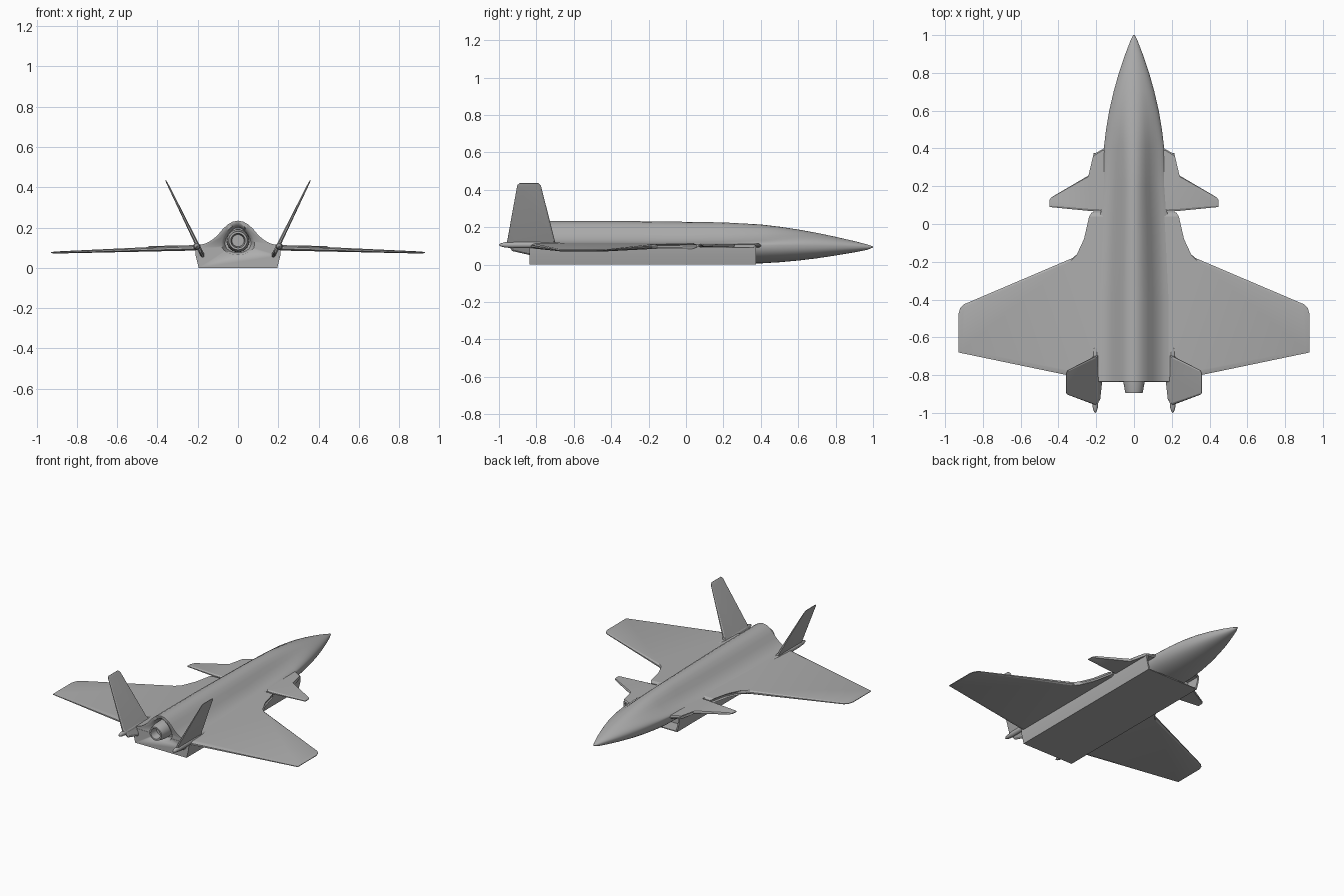
import bpy, bmesh, math
from mathutils import Vector

old = bpy.data.objects.get("Cube")
if old:
    bpy.data.objects.remove(old)

GREY = (0.42, 0.42, 0.42, 1)
mat = bpy.data.materials.new("airframe grey")
mat.use_nodes = True
mat.diffuse_color = GREY
mat.node_tree.nodes["Principled BSDF"].inputs["Base Color"].default_value = GREY


def finish(name, bm, mirror=False, angle=30):
    bmesh.ops.recalc_face_normals(bm, faces=bm.faces)
    mesh = bpy.data.meshes.new(name)
    bm.to_mesh(mesh)
    bm.free()
    mesh.materials.append(mat)
    ob = bpy.data.objects.new(name, mesh)
    bpy.context.collection.objects.link(ob)
    bpy.ops.object.select_all(action='DESELECT')
    ob.select_set(True)
    bpy.context.view_layer.objects.active = ob
    bpy.ops.object.shade_smooth_by_angle(angle=math.radians(angle))
    if mirror:
        ob.modifiers.new("mirror", 'MIRROR')
    return ob


def loft(rings, caps=True):
    """Skin a row of equal-length closed rings."""
    bm = bmesh.new()
    rows = [[bm.verts.new(p) for p in r] for r in rings]
    n = len(rows[0])
    for a, b in zip(rows, rows[1:]):
        for i in range(n):
            j = (i + 1) % n
            bm.faces.new((a[i], a[j], b[j], b[i]))
    if caps:
        bm.faces.new(rows[0])
        bm.faces.new(rows[-1])
    return bm


def plate(name, outline, place, thick, rim):
    """Thin mirrored surface with chamfered edges; place(a, b, offset) maps to 3D."""
    c = sum((Vector(p) for p in outline), Vector((0, 0))) / len(outline)
    inner = [Vector(p) + (c - Vector(p)).normalized() * rim for p in outline]
    layers = [(inner, -1), (outline, -0.4), (outline, 0.4), (inner, 1)]
    rings = [[place(p[0], p[1], k * thick(*p)) for p in pts] for pts, k in layers]
    return finish(name, loft(rings), True, 20)


def lerp_table(table, y):
    for a, b in zip(table, table[1:]):
        if a[0] >= y >= b[0]:
            t = (a[0] - y) / (a[0] - b[0])
            return [p + (q - p) * t for p, q in zip(a, b)]
    return table[-1]


# Fuselage: (y, half width, top, chine height, bottom, ridge amount)
STATIONS = [
    (1.0, .004, .098, .095, .092, 0), (.97, .019, .108, .096, .08, 0),
    (.9, .046, .126, .098, .066, 0), (.8, .08, .149, .1, .049, .05),
    (.7, .108, .17, .102, .034, .15), (.6, .131, .188, .104, .022, .3),
    (.5, .148, .203, .105, .013, .5), (.4, .16, .215, .106, .007, .7),
    (.2, .165, .226, .108, .006, .9), (-.05, .185, .23, .11, .006, 1),
    (-.4, .2, .234, .11, .006, 1), (-.834, .2, .234, .11, .006, 1)]
RIDGE = [(1, 1), (.9, .98), (.8, .92), (.65, .72), (.5, .43), (.35, .21), (.2, .09), (0, 0)]


def fuselage_ring(y, w, top, mid, bot, k):
    ring, n = [], 48
    for i in range(n):
        a = 2 * math.pi * i / n
        c, s = math.cos(a), math.sin(a)
        x = w * c
        if s >= 0:
            ridge = lerp_table(RIDGE, 1 - abs(c))[1]
            z = mid + (top - mid) * (s * (1 - k) + ridge * k)
        else:
            z = mid - (mid - bot) * abs(s) ** 0.85
        ring.append((x, y, z))
    return ring


fuselage = finish("fuselage", loft([fuselage_ring(*s) for s in STATIONS]), angle=35)

# Belly box with two intake mouths at its front
HALF = [(.195, 0), (.21, .06), (.214, .1)]
section = HALF + [(-x, z) for x, z in reversed(HALF)]


def box_ring(y, s=1.0):
    return [(x * s, y, .05 + (z - .05) * (1 - (1 - s) * 2.2)) for x, z in section]


belly = finish("belly_box", loft([box_ring(-.836), box_ring(.375), box_ring(.375, .95), box_ring(.28, .95)]))

# Recess around the engine
def egg(y, w, low, high, n=32):
    ring = []
    for i in range(n):
        a = 2 * math.pi * i / n
        s = math.sin(a)
        ring.append((w * math.cos(a) * (1 - .3 * s), y, (low + high) / 2 + s * (high - low) / 2))
    return ring


cutter = finish("recess_cutter", loft([egg(-.86, .09, .06, .224), egg(-.79, .062, .075, .2)]))
cutter.hide_render = True
for ob in (fuselage, belly):
    mod = ob.modifiers.new("recess", 'BOOLEAN')
    mod.operation = 'DIFFERENCE'
    mod.solver = 'EXACT'
    mod.object = cutter
    bpy.context.view_layer.objects.active = ob
    bpy.ops.object.modifier_apply(modifier=mod.name)
bpy.data.objects.remove(cutter)


def circle(x, y, z, r, n=24):
    return [(x + r * math.cos(2 * math.pi * i / n), y, z + r * math.sin(2 * math.pi * i / n)) for i in range(n)]


# Engine nozzle
NOZZLE = [(-.76, .058), (-.84, .056), (-.895, .046), (-.895, .036), (-.84, .03)]
finish("engine_nozzle", loft([circle(0, y, .135, r) for y, r in NOZZLE]))


# Main wings, drooping and thinning toward the tips
def wing_place(x, y, off):
    return (x, y, .1 - (x - .2) * .034 + off)


WING = [(.12, .06), (.225, .06), (.25, -.06), (.29, -.15), (.325, -.18), (.9, -.425), (.92, -.445),
        (.93, -.48), (.93, -.68), (.2, -.832), (.12, -.832)]
plate("wing", WING, wing_place, lambda x, y: .015 - .0125 * (x - .12), .025)

# Canards and the ledge over the intakes
CANARD = [(.13, .4), (.16, .4), (.213, .37), (.235, .26), (.44, .14), (.448, .125), (.448, .09), (.225, .068), (.13, .068)]
plate("canard", CANARD, lambda x, y, o: (x, y, .102 + o), lambda x, y: .011 - .015 * (x - .13), .012)

# Canted tail fins
LEAN = Vector((.16, 0, .325)).normalized()
NORMAL = Vector((LEAN.z, 0, -LEAN.x))


def fin_place(y, z, off):
    return Vector((.2 + (z - .11) * .49, y, z)) + NORMAL * off


FIN = [(-.68, .09), (-.7, .12), (-.775, .42), (-.79, .435), (-.89, .435), (-.902, .425),
       (-.957, .12), (-.93, .075), (-.82, .05)]
plate("tail_fin", FIN, fin_place, lambda y, z: .011 - .02 * (z - .05), .012)

# Fairings at the fin roots
BOOM = [(-.6, .003), (-.68, .012), (-.78, .018), (-.92, .018), (-.97, .014), (-.99, .008), (-1, .002)]
finish("fin_fairing", loft([circle(.205, y, .106, r, 12) for y, r in BOOM]), True, 50)
